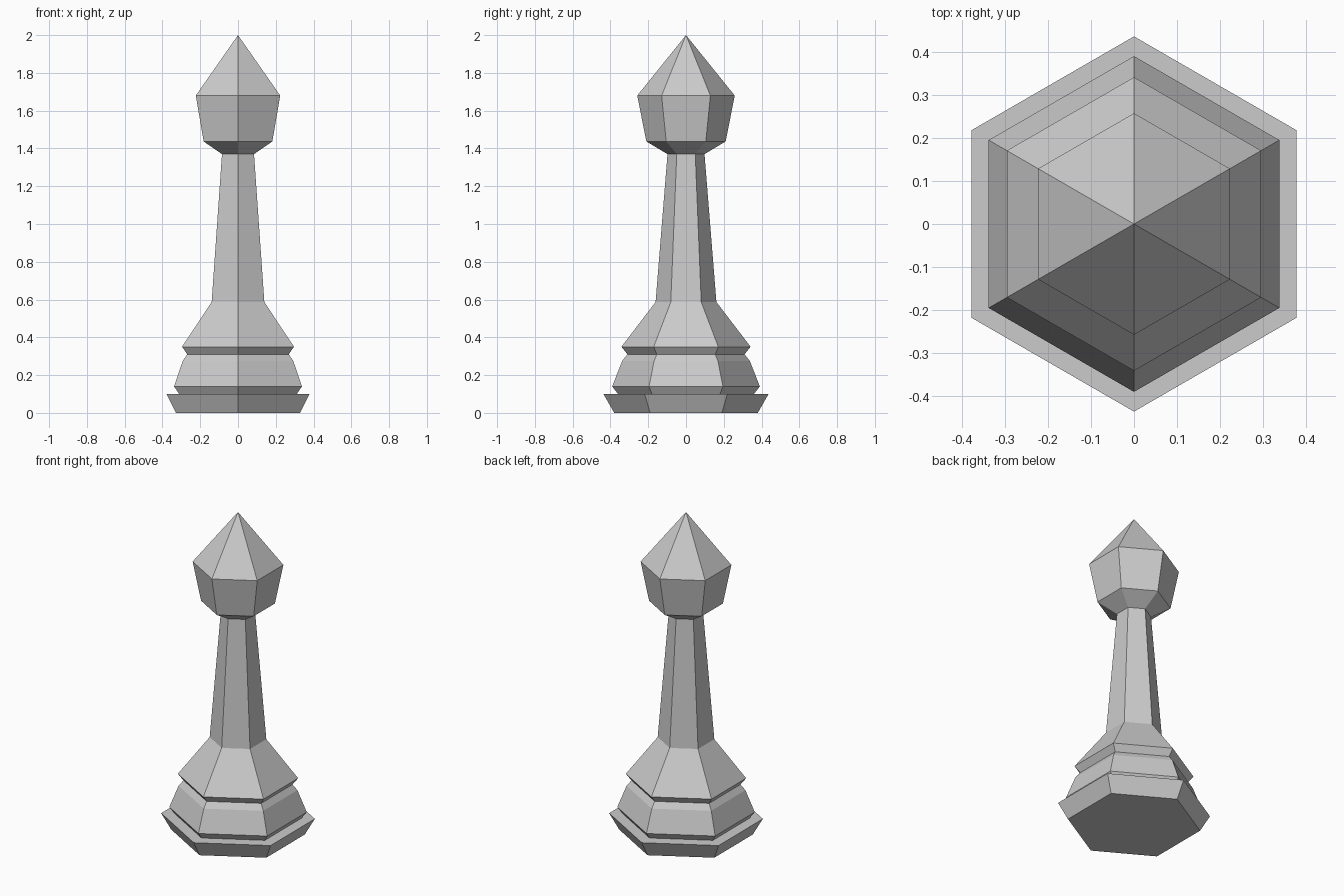
import bpy, bmesh
from math import sin, cos, pi

if "Cube" in bpy.data.objects:
    bpy.data.objects.remove(bpy.data.objects["Cube"])

SIDES = 6

# Profile as (corner radius, height), bottom to top
PROFILE = [
    (0.38, 0.00), (0.437, 0.10),                 # flared foot
    (0.36, 0.10), (0.391, 0.14),                 # first groove
    (0.338, 0.275), (0.31, 0.31),                # base tier
    (0.342, 0.35), (0.161, 0.587),               # collar sloping to shaft
    (0.098, 1.37),                               # shaft
    (0.21, 1.437), (0.258, 1.68),                # head
]
TIP = 2.0


def hex_lathe(name, profile, tip):
    bm = bmesh.new()
    rings = [[bm.verts.new((r * cos(pi / 2 + 2 * pi * i / SIDES),
                            r * sin(pi / 2 + 2 * pi * i / SIDES), z))
              for i in range(SIDES)] for r, z in profile]
    bm.faces.new(rings[0][::-1])
    for a, b in zip(rings, rings[1:]):
        for i in range(SIDES):
            j = (i + 1) % SIDES
            bm.faces.new((a[i], a[j], b[j], b[i]))
    # pointed cap
    top = bm.verts.new((0, 0, tip))
    for i in range(SIDES):
        bm.faces.new((rings[-1][i], rings[-1][(i + 1) % SIDES], top))
    bmesh.ops.recalc_face_normals(bm, faces=bm.faces[:])
    mesh = bpy.data.meshes.new(name)
    bm.to_mesh(mesh)
    bm.free()
    obj = bpy.data.objects.new(name, mesh)
    bpy.context.collection.objects.link(obj)
    return obj


hex_lathe("chess_bishop", PROFILE, TIP)
